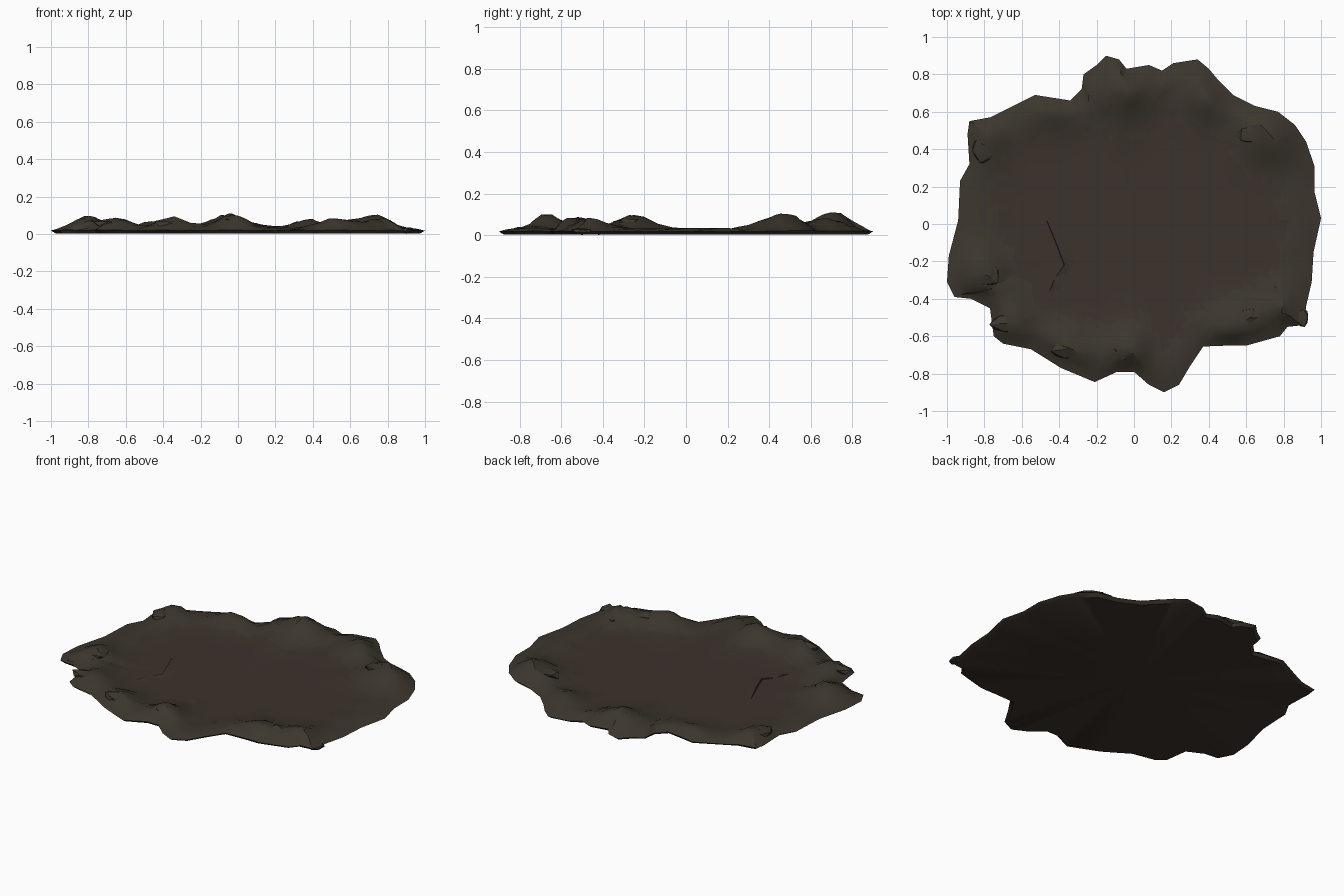
import bpy, bmesh, math, random
from mathutils import Vector

if "Cube" in bpy.data.objects:
    bpy.data.objects.remove(bpy.data.objects["Cube"])

random.seed(7)

# outline of the dirt patch, counter-clockwise from +x
OUTLINE = [
    (1.0, .03), (.965, .17), (.965, .31), (.92, .44), (.86, .53), (.77, .60), (.65, .63),
    (.53, .69), (.45, .77), (.40, .83), (.34, .88), (.21, .86), (.15, .82), (.08, .85),
    (-.04, .83), (-.08, .88), (-.15, .90), (-.20, .85), (-.27, .80), (-.28, .72),
    (-.34, .66), (-.53, .69), (-.63, .64), (-.77, .57), (-.88, .55), (-.89, .48),
    (-.88, .32), (-.93, .23), (-.94, .02), (-.99, -.17), (-1.0, -.31), (-.96, -.39),
    (-.87, -.40), (-.77, -.45), (-.75, -.60), (-.70, -.64), (-.55, -.67), (-.39, -.77),
    (-.21, -.845), (-.09, -.79), (0, -.79), (.08, -.86), (.16, -.90), (.24, -.86),
    (.30, -.76), (.37, -.655), (.50, -.65), (.60, -.65), (.78, -.60), (.82, -.55),
    (.91, -.54), (.92, -.44), (.95, -.31), (.96, -.15)]

# raised mounds along the rim: x, y, height, spread
MOUNDS = [
    (-.80, -.25, .07, .09), (-.66, -.52, .06, .10), (-.35, -.66, .06, .09),
    (-.03, -.67, .07, .10), (.52, -.53, .055, .10), (.76, -.46, .05, .09),
    (.73, .48, .075, .12), (.38, .68, .05, .10), (-.05, .70, .075, .12),
    (-.45, .60, .035, .10), (-.80, .46, .055, .09)]

BOTTOM, FLOOR = 0.004, 0.02


def material(name, rgb):
    m = bpy.data.materials.new(name)
    m.diffuse_color = (*rgb, 1)
    m.use_nodes = True
    m.node_tree.nodes["Principled BSDF"].inputs["Base Color"].default_value = m.diffuse_color
    return m


FLOOR_MAT = material("packed_dirt", (.044, .032, .025))
RIM_MAT = material("loose_dirt", (.045, .037, .026))


def finish(name, bm, mats, angle):
    bmesh.ops.recalc_face_normals(bm, faces=bm.faces)
    me = bpy.data.meshes.new(name)
    bm.to_mesh(me)
    bm.free()
    for m in mats:
        me.materials.append(m)
    ob = bpy.data.objects.new(name, me)
    bpy.context.collection.objects.link(ob)
    bpy.context.view_layer.objects.active = ob
    ob.select_set(True)
    bpy.ops.object.shade_smooth_by_angle(angle=math.radians(angle))
    ob.select_set(False)
    return ob


def height(x, y, t):
    """Ground height: flat floor, low rim, mounds, tapering at the edge."""
    z = sum(h * math.exp(-((x - a) ** 2 + (y - b) ** 2) / (2 * s * s) * 1.4)
            for a, b, h, s in MOUNDS)
    z += .012 * max(0, min(1, (t - .7) / .15))
    taper = min(1, (1 - t) / .1)
    return FLOOR - .004 * (1 - taper) + z * (.15 + .85 * taper)


# ground slab: rings scaled from the outline, top surface plus flat underside
pts = []
for i, p in enumerate(OUTLINE):
    a, b = Vector(p), Vector(OUTLINE[(i + 1) % len(OUTLINE)])
    pts += [a, (a + b) / 2]
n = len(pts)
bm = bmesh.new()
rings = []
for t in (1, .965, .92, .87, .82, .77, .71, .64, .54, .35):
    ring = []
    for p in pts:
        rough = .008 if .75 < t < .97 else 0
        x = p.x * t + random.uniform(-rough, rough)
        y = p.y * t + random.uniform(-rough, rough)
        z = height(x, y, t) + random.uniform(-rough, rough) * .7
        ring.append(bm.verts.new((x, y, z)))
    rings.append(ring)
under = [bm.verts.new((p.x * .975, p.y * .975, BOTTOM)) for p in pts]
top_c = bm.verts.new((0, 0, FLOOR))
bot_c = bm.verts.new((0, 0, BOTTOM))
for outer, inner in zip([under] + rings, rings):
    for i in range(n):
        j = (i + 1) % n
        bm.faces.new((outer[i], outer[j], inner[j], inner[i]))
for i in range(n):
    j = (i + 1) % n
    bm.faces.new((rings[-1][i], rings[-1][j], top_c))
    bm.faces.new((under[j], under[i], bot_c))
bm.normal_update()
for f in bm.faces:
    c = f.calc_center_median()
    f.material_index = 1 if c.z > .027 or Vector((c.x / .9, c.y / .75)).length > .95 else 0
    if all(v in under or v is bot_c for v in f.verts):
        f.material_index = 0
finish("dirt_ground", bm, (FLOOR_MAT, RIM_MAT), 35)


# angular clods half buried in the rim
def clod(name, x, y, z, sx, sy, sz):
    bm = bmesh.new()
    bmesh.ops.create_icosphere(bm, subdivisions=1, radius=1)
    turn = random.uniform(0, math.tau)
    for v in bm.verts:
        k = random.uniform(.8, 1.1)
        c, s = math.cos(turn), math.sin(turn)
        px, py = v.co.x * c - v.co.y * s, v.co.x * s + v.co.y * c
        v.co = (x + px * sx * k, y + py * sy * k, max(0, z + v.co.z * sz * k))
    finish(name, bm, (RIM_MAT,), 25)


CLODS = [
    (-.79, -.27, .06, .09, .08, .035), (-.68, -.53, .055, .11, .06, .03),
    (-.36, -.67, .05, .09, .06, .038), (-.03, -.67, .06, .08, .06, .04),
    (.52, -.53, .05, .10, .06, .035), (.62, -.50, .045, .06, .07, .035),
    (.77, -.40, .035, .05, .08, .025), (-.03, -.42, .014, .05, .06, .012),
    (.66, .48, .06, .12, .06, .03), (-.04, .65, .055, .09, .05, .03),
    (-.81, .40, .045, .06, .09, .03), (.90, -.50, .02, .04, .06, .018)]
for i, c in enumerate(CLODS):
    clod(f"clod_{i + 1}", *c)


# shallow floor cracks: low ledges with one sheer side
def ledge(name, path, lift):
    bm = bmesh.new()
    rows = []
    for i, (x, y) in enumerate(path):
        h = lift if 0 < i < len(path) - 1 else .001
        rows.append([bm.verts.new(v) for v in (
            (x, y, FLOOR - .003), (x + .004, y, FLOOR + h), (x + .07, y + .02, FLOOR - .001))])
    for a, b in zip(rows, rows[1:]):
        for k in range(2):
            bm.faces.new((a[k], b[k], b[k + 1], a[k + 1]))
        bm.faces.new((a[2], b[2], b[0], a[0]))
    finish(name, bm, (FLOOR_MAT,), 20)


ledge("floor_crack_long", [(-.47, .02), (-.42, -.10), (-.375, -.22), (-.42, -.28)], .008)
ledge("floor_crack_short", [(-.43, -.30), (-.445, -.34), (-.46, -.37)], .006)
